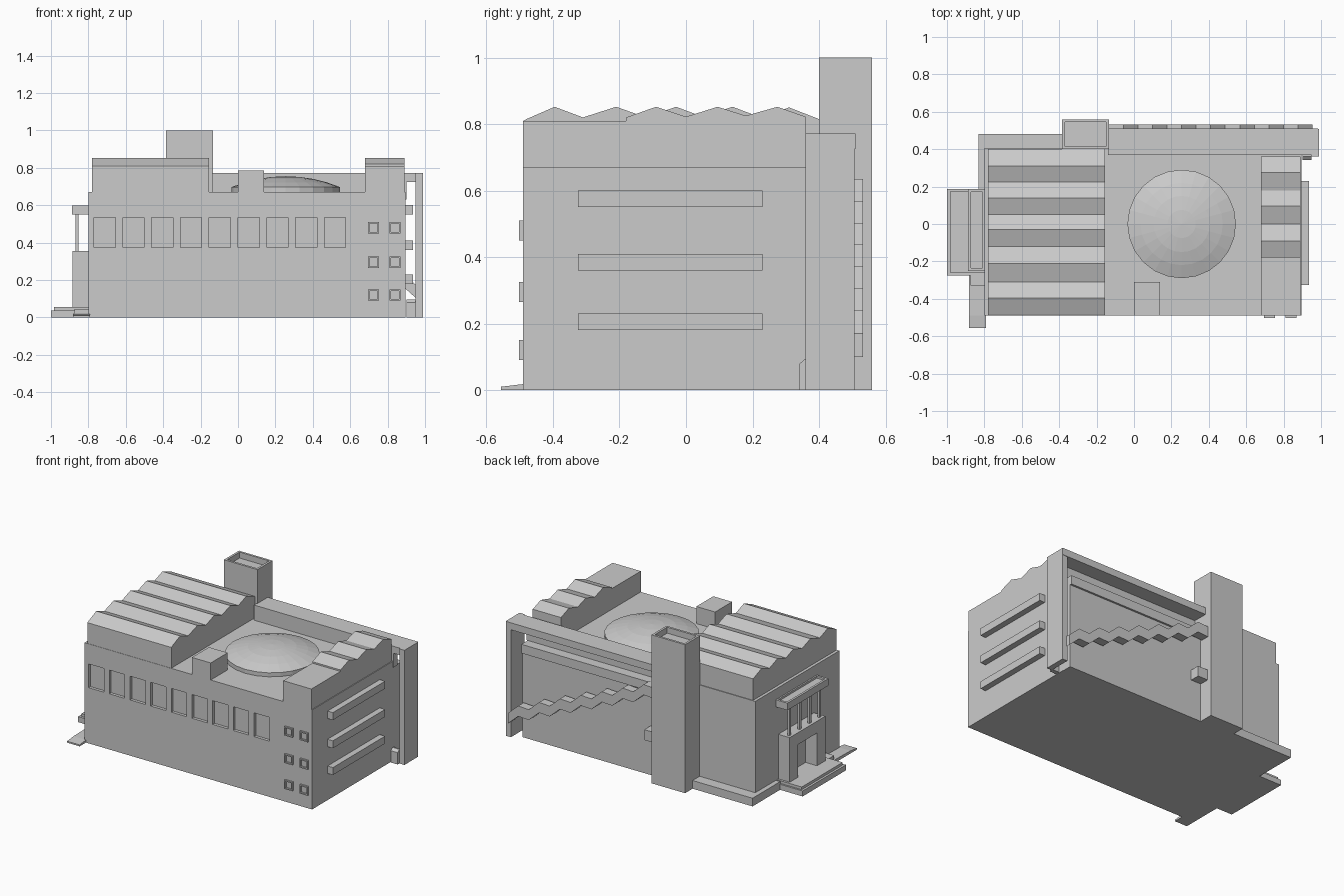
import bpy, bmesh, math

if "Cube" in bpy.data.objects:
    bpy.data.objects.remove(bpy.data.objects["Cube"])

stone = bpy.data.materials.new("light_grey_stone")
stone.diffuse_color = (0.6, 0.6, 0.6, 1)
stone.use_nodes = True
stone.node_tree.nodes["Principled BSDF"].inputs["Base Color"].default_value = stone.diffuse_color


def finish(name, bm):
    bmesh.ops.recalc_face_normals(bm, faces=bm.faces)
    me = bpy.data.meshes.new(name)
    bm.to_mesh(me)
    bm.free()
    ob = bpy.data.objects.new(name, me)
    me.materials.append(stone)
    bpy.context.collection.objects.link(ob)
    return ob


def boxes(name, items):
    """One object from boxes given as (x0, x1, y0, y1, z0, z1)."""
    bm = bmesh.new()
    for x0, x1, y0, y1, z0, z1 in items:
        vs = bmesh.ops.create_cube(bm, size=1)["verts"]
        for v in vs:
            v.co = (x0 if v.co.x < 0 else x1,
                    y0 if v.co.y < 0 else y1,
                    z0 if v.co.z < 0 else z1)
    return finish(name, bm)


def extrude(name, pts, axis, a, b):
    """Prism: profile (y,z) along x, or profile (x,z) along y."""
    bm = bmesh.new()
    place = (lambda p, t: (t, p[0], p[1])) if axis == "x" else (lambda p, t: (p[0], t, p[1]))
    lo = [bm.verts.new(place(p, a)) for p in pts]
    hi = [bm.verts.new(place(p, b)) for p in pts]
    bm.faces.new(lo)
    bm.faces.new(hi)
    n = len(pts)
    for i in range(n):
        bm.faces.new((lo[i], lo[(i + 1) % n], hi[(i + 1) % n], hi[i]))
    return finish(name, bm)


def cut(ob, cutter):
    m = ob.modifiers.new("cut", "BOOLEAN")
    m.object = cutter
    m.operation = "DIFFERENCE"
    m.solver = "EXACT"
    bpy.context.view_layer.objects.active = ob
    bpy.ops.object.modifier_apply(modifier=m.name)
    bpy.data.objects.remove(cutter)


# Main block with nine recessed front windows
body = boxes("main_block", [(-.80, .895, -.49, .405, 0, .67)])
cut(body, boxes("window_cutter",
    [(-.77 + .154 * i, -.656 + .154 * i, -.6, -.47, .375, .535) for i in range(9)]))

# Small framed windows at the right of the front
frames = []
for x in (.695, .81):
    for z in (.09, .265, .45):
        w, t, y0, y1 = .06, .008, -.502, -.485
        frames += [(x, x + w, y0, y1, z, z + t), (x, x + w, y0, y1, z + w - t, z + w),
                   (x, x + t, y0, y1, z + t, z + w - t),
                   (x + w - t, x + w, y0, y1, z + t, z + w - t)]
boxes("small_window_frames", frames)

# Horizontal fins on the right side
boxes("side_fins", [(.89, .935, -.325, .23, z, z + .05) for z in (.18, .36, .55)])

# Ridged roof blocks
extrude("left_ridged_roof",
        [(-.488, .665), (-.488, .81), (-.48, .815), (-.395, .852), (-.31, .82), (-.21, .852),
         (-.12, .82), (-.03, .852), (.05, .822), (.14, .852), (.225, .82),
         (.31, .85), (.40, .815), (.40, .665)], "x", -.78, -.155)
extrude("right_ridged_roof",
        [(-.49, .665), (-.49, .81), (-.18, .81), (-.18, .82), (-.09, .852), (.0, .822),
         (.095, .852), (.18, .825), (.275, .852), (.36, .822), (.36, .665)],
        "x", .68, .89)
boxes("roof_hut", [(0, .14, -.49, -.31, .66, .785)])

# Shallow dome on a low drum
bm = bmesh.new()
N = 24
rings = []
for r, z in ((.29, .66), (.29, .697), (.22, .722), (.15, .74), (.075, .751)):
    rings.append([bm.verts.new((.255 + r * math.cos(2 * math.pi * i / N),
                                r * math.sin(2 * math.pi * i / N), z)) for i in range(N)])
for a, b in zip(rings, rings[1:]):
    for i in range(N):
        j = (i + 1) % N
        bm.faces.new((a[i], a[j], b[j], b[i]))
top = bm.verts.new((.255, 0, .755))
for i in range(N):
    bm.faces.new((rings[-1][i], rings[-1][(i + 1) % N], top))
bm.faces.new(rings[0][::-1])
finish("roof_dome", bm)

# Tower with hollow top
tower = boxes("tower", [(-.385, -.135, .40, .56, 0, 1)])
cut(tower, boxes("tower_cutter", [(-.37, -.15, .415, .545, .96, 1.1)]))

# Back wall, its upper band, and the frame of beam and column
boxes("back_wall", [(-.14, .893, .36, .465, 0, .57)])
boxes("back_band", [(-.14, .893, .36, .478, .57, .63)])
boxes("back_parapet", [(-.14, .90, .37, .41, .63, .77)])
boxes("back_beam", [(-.14, .985, .37, .51, .725, .772)])
boxes("end_column", [(.95, .988, .36, .507, 0, .772)])
extrude("column_foot", [(.342, 0), (.342, .08), (.36, .095), (.37, .095), (.37, 0)],
        "x", .90, .95)

# Stepped stair climbing the back from the column to the tower
steps = 7
upper, lower = [], []
for i in range(steps):
    x = .955 - i * 1.09 / steps
    z = .10 + i * .46 / steps
    d = 1.09 / steps
    upper += [(x, z + .07), (x - d * .5, z + .07 + .07)]
    lower += [(x, z), (x - d * .5, z + .07)]
upper.append((-.135, .63))
lower.append((-.135, .56))
extrude("back_stair", upper + lower[::-1], "y", .475, .533)
boxes("tower_side_box", [(-.14, -.06, .46, .53, .26, .33)])

# Base ledge behind and left of the main block
boxes("base_ledge", [(-.832, -.14, .185, .48, 0, .055)])

# Entrance steps and ramp on the left side
boxes("entrance_steps", [(-1, -.79, -.275, .187, 0, .037),
                         (-.985, -.79, -.26, .175, .03, .055)])
extrude("side_ramp", [(-.557, 0), (-.557, .01), (-.49, .018), (-.27, .022), (-.27, 0)],
        "x", -.883, -.79)
boxes("ramp_step", [(-.873, -.79, -.33, -.27, 0, .045)])

# Entrance portal, posts and canopy
boxes("entrance_portal", [(-.885, -.79, .07, .16, .05, .355),
                          (-.885, -.79, -.22, -.13, .05, .355),
                          (-.885, -.79, -.13, .07, .275, .355)])
boxes("portal_posts", [(-.868, -.852, y - .009, y + .009, .35, .56)
                       for y in (.13, .02, -.085, -.19)])
canopy = boxes("entrance_canopy", [(-.887, -.79, -.25, .187, .55, .598)])
cut(canopy, boxes("canopy_cutter", [(-.872, -.81, -.235, .172, .585, .65)]))
